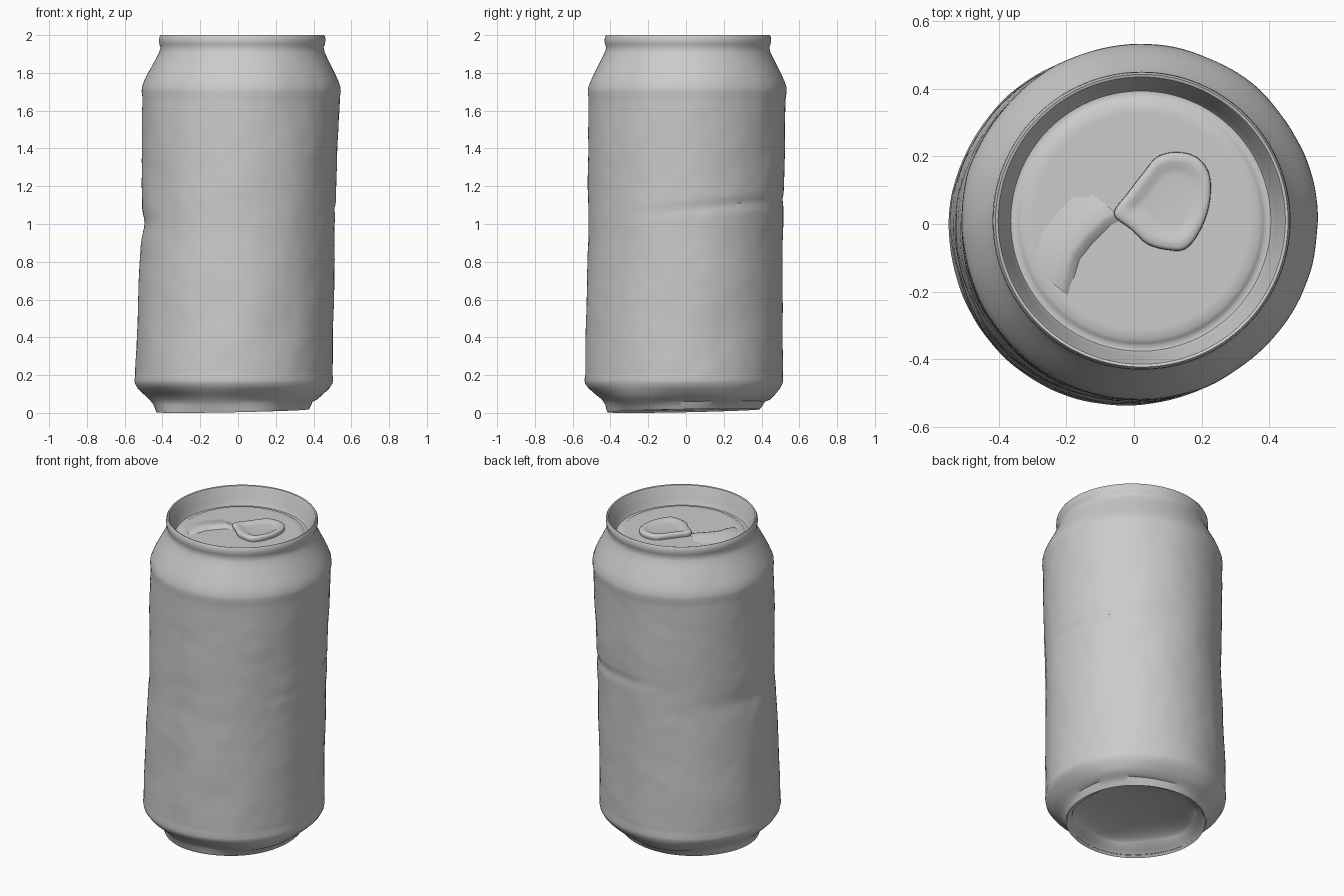
import bpy, bmesh, math
from mathutils import Vector, noise

cube = bpy.data.objects.get("Cube")
if cube:
    bpy.data.objects.remove(cube)

metal = bpy.data.materials.new("bare_grey")
metal.use_nodes = True
GREY = (0.6, 0.6, 0.6, 1)
metal.diffuse_color = GREY
metal.node_tree.nodes["Principled BSDF"].inputs["Base Color"].default_value = GREY


def finish(bm, name, angle=40):
    mesh = bpy.data.meshes.new(name)
    bmesh.ops.recalc_face_normals(bm, faces=bm.faces[:])
    bm.to_mesh(mesh)
    bm.free()
    obj = bpy.data.objects.new(name, mesh)
    bpy.context.collection.objects.link(obj)
    mesh.materials.append(metal)
    bpy.ops.object.select_all(action='DESELECT')
    obj.select_set(True)
    bpy.context.view_layer.objects.active = obj
    bpy.ops.object.shade_smooth_by_angle(angle=math.radians(angle))
    return obj


def bump(value, centre, width):
    return math.exp(-((value - centre) / width) ** 2)


def facing(a, direction):
    """1 where the wall faces the given angle, fading to 0 behind it."""
    return max(0, math.cos(a - math.radians(direction)))


def lean(z):
    return -0.027 + 0.025 * z, -0.014 + 0.012 * z


def dented_radius(r, z, a):
    """Crushed foot, creases across the wall and faint wrinkles."""
    foot = bump(z, 0.07, 0.05)
    r -= foot * (0.035 * facing(a, 225) + 0.012 * math.cos(5 * a))
    r -= 0.012 * bump(z, 1.08 + 0.05 * math.sin(a), 0.02) * facing(a, 40) ** 2
    r -= 0.014 * bump(z, 1.0, 0.06) * facing(a, 185) ** 6
    r -= 0.012 * bump(z, 1.1, 0.45) * facing(a, 150) ** 3
    wall = min(1, max(0, (z - 0.1) * 8)) * min(1, max(0, (1.9 - z) * 8))
    p = Vector((math.cos(a) * 2.2, math.sin(a) * 2.2, z * 3.5))
    return r + wall * (0.005 * noise.noise(p) + 0.002 * noise.noise(p * 3))


def lathe(name, profile, sides, deform, angle=40):
    bm = bmesh.new()
    rings = []
    for r, z in profile:
        cx, cy = lean(z)
        ring = []
        for i in range(sides):
            a = math.tau * i / sides
            rr = deform(r, z, a)
            ring.append(bm.verts.new((cx + rr * math.cos(a), cy + rr * math.sin(a), z)))
        rings.append(ring)
    for low, high in zip(rings, rings[1:]):
        for i in range(sides):
            j = (i + 1) % sides
            bm.faces.new((low[i], low[j], high[j], high[i]))
    return bm, rings


# Can wall: foot, long side, shoulder, neck and rolled rim
foot = [(0.395, 0.012), (0.405, 0.0), (0.415, 0.015), (0.43, 0.04), (0.455, 0.07),
        (0.485, 0.1), (0.51, 0.13), (0.523, 0.155), (0.526, 0.175), (0.522, 0.2)]
side = [(0.516 + 0.007 * abs(i / 60 - 0.5) * 2, 0.2 + 1.47 * i / 60) for i in range(1, 61)]
shoulder = [(0.527, 1.7), (0.525, 1.725), (0.512, 1.76), (0.493, 1.8), (0.472, 1.84),
            (0.452, 1.88), (0.438, 1.91), (0.432, 1.935), (0.438, 1.95), (0.441, 1.97),
            (0.439, 1.99), (0.433, 2.0), (0.425, 1.997), (0.42, 1.985)]
bm, rings = lathe("can_body", foot + side + shoulder, 128, dented_radius)
for v in bm.verts:
    if v.co.z < 0.05:
        v.co.z += 0.012 + 0.02 * (v.co.x + v.co.y)
finish(bm, "can_body")

# Sunken lid with a rounded countersink
LID = 1.9
lid = [(0.421, 1.987), (0.412, 1.96), (0.4, 1.93), (0.392, 1.9), (0.385, 1.887),
       (0.372, 1.885), (0.362, 1.892), (0.35, LID)]
lid += [(0.35 * (1 - i / 12), LID) for i in range(1, 12)]
bm, rings = lathe("lid", lid, 96, lambda r, z, a: r)
bm.faces.new(rings[-1])
finish(bm, "lid", 50)

# Domed underside
dome = [(0.397, 0.014), (0.385, 0.03), (0.36, 0.05)]
dome += [(0.36 * math.cos(t), 0.05 + 0.06 * math.sin(t)) for t in
         [i * math.pi / 22 for i in range(1, 11)]]
bm, rings = lathe("base_dome", dome, 96, lambda r, z, a: dented_radius(r, z, a))
bm.faces.new(rings[-1])
for v in bm.verts:
    if v.co.z < 0.05:
        v.co.z += 0.012 + 0.02 * (v.co.x + v.co.y)
finish(bm, "base_dome", 50)

# Teardrop pull tab with a dished middle
outline = [(-0.06, 0.03), (-0.02, 0.09), (0.03, 0.155), (0.07, 0.2), (0.13, 0.213),
           (0.19, 0.195), (0.225, 0.14), (0.222, 0.05), (0.19, -0.03), (0.15, -0.075),
           (0.1, -0.077), (0.04, -0.06), (-0.01, -0.015)]
middle = Vector((0.115, 0.075))


def smooth_loop(points, steps=4):
    pts = [Vector(p) for p in points]
    n, out = len(pts), []
    for i in range(n):
        a, b, c, d = (pts[(i + k) % n] for k in (-1, 0, 1, 2))
        for s in range(steps):
            t = s / steps
            out.append(0.5 * (2 * b + (c - a) * t + (2 * a - 5 * b + 4 * c - d) * t ** 2
                              + (3 * b - a - 3 * c + d) * t ** 3))
    return out


loop = smooth_loop(outline)
bm = bmesh.new()
rings = []
for scale, z in [(0.95, LID - 0.01), (1, LID + 0.012), (0.99, LID + 0.024),
                 (0.93, LID + 0.03), (0.78, LID + 0.03), (0.66, LID + 0.022), (0.5, LID + 0.02)]:
    ring = []
    for p in loop:
        q = middle + (p - middle) * scale
        ring.append(bm.verts.new((q.x, q.y, z)))
    rings.append(ring)
for low, high in zip(rings, rings[1:]):
    for i in range(len(loop)):
        j = (i + 1) % len(loop)
        bm.faces.new((low[i], low[j], high[j], high[i]))
bm.faces.new(rings[-1])
finish(bm, "pull_tab", 50)

# Curved score ridge: sharp step on one side, fading into the lid on the other
path = [(-0.05, 0.03), (-0.09, 0.01), (-0.14, -0.04), (-0.18, -0.09), (-0.195, -0.14), (-0.21, -0.2)]
bm = bmesh.new()
rows = []
for i, p in enumerate(path):
    h = 0.022 if 0 < i < len(path) - 1 else 0.006
    rows.append([bm.verts.new((p[0] + dx, p[1] - dx * 0.8, LID + z)) for dx, z in
                 [(0.022, -0.004), (0.004, h * 0.8), (-0.008, h), (-0.04, h * 0.6), (-0.1, -0.003)]])
for a, b in zip(rows, rows[1:]):
    for k in range(4):
        bm.faces.new((a[k], a[k + 1], b[k + 1], b[k]))
finish(bm, "score_ridge", 50)
